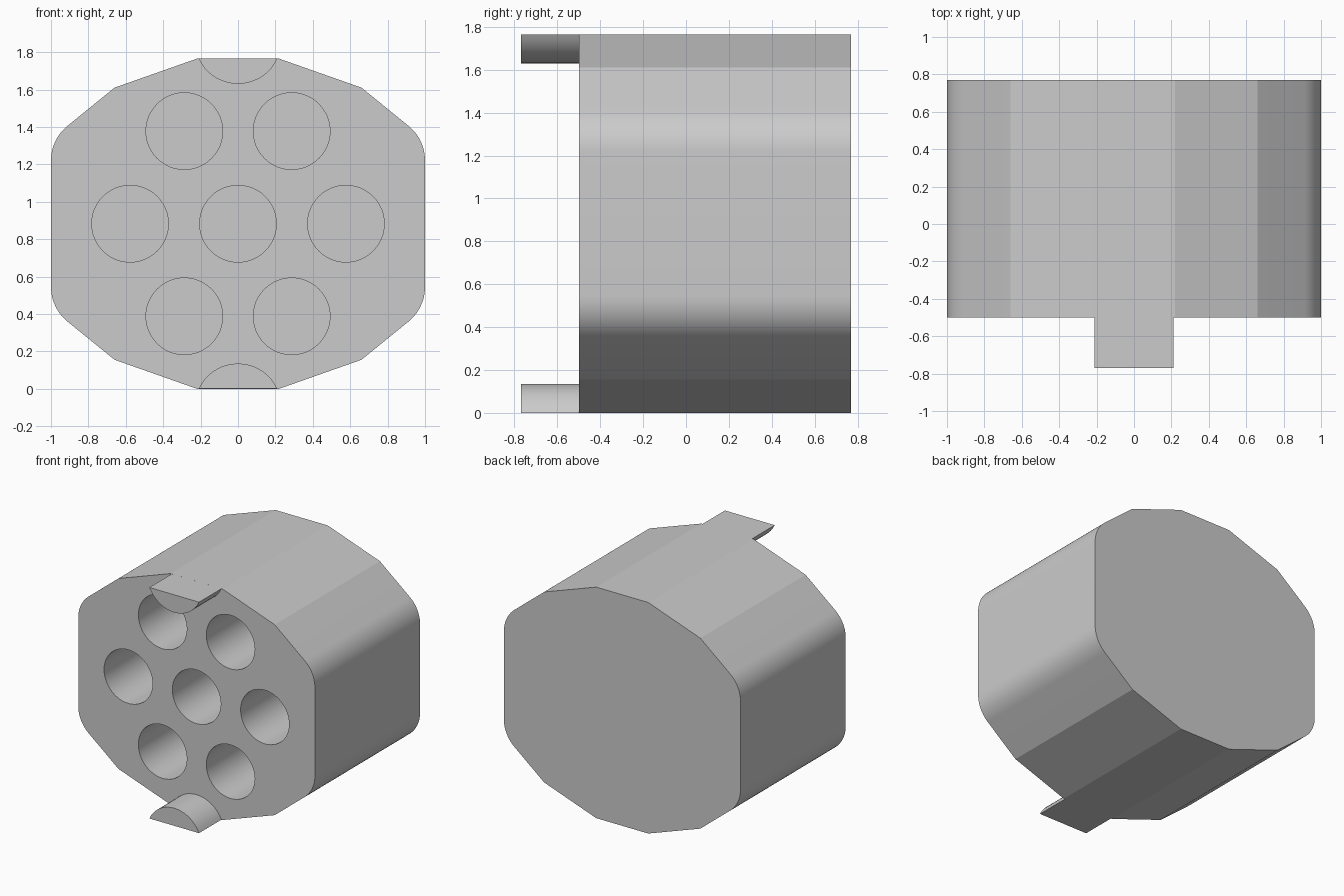
import bpy, bmesh, math
from mathutils import Matrix

if "Cube" in bpy.data.objects:
    bpy.data.objects.remove(bpy.data.objects["Cube"])

HEIGHT, FRONT, BACK = 1.765, -0.5, 0.77
MID = HEIGHT / 2


def prism(name, outlines, y0, y1):
    """Extrude closed (x, z) outlines along y into one object."""
    bm = bmesh.new()
    for outline in outlines:
        face = bm.faces.new([bm.verts.new((x, y0, z)) for x, z in outline])
        new = bmesh.ops.extrude_face_region(bm, geom=[face])["geom"]
        verts = [v for v in new if isinstance(v, bmesh.types.BMVert)]
        bmesh.ops.translate(bm, verts=verts, vec=(0, y1 - y0, 0))
    bmesh.ops.recalc_face_normals(bm, faces=bm.faces[:])
    mesh = bpy.data.meshes.new(name)
    bm.to_mesh(mesh)
    bm.free()
    obj = bpy.data.objects.new(name, mesh)
    bpy.context.collection.objects.link(obj)
    return obj


def arc(cx, cz, r, a0, a1, n):
    return [(cx + r * math.cos(math.radians(a0 + (a1 - a0) * i / n)),
             cz + r * math.sin(math.radians(a0 + (a1 - a0) * i / n))) for i in range(n + 1)]


def activate(obj):
    bpy.ops.object.select_all(action='DESELECT')
    obj.select_set(True)
    bpy.context.view_layer.objects.active = obj


def smooth(obj):
    activate(obj)
    bpy.ops.object.shade_smooth_by_angle(angle=math.radians(12))


# Housing: one quarter outline, mirrored to all four corners
quarter = arc(0.761, 1.22, 0.239, 0, 51, 10) + [(0.66, 1.61), (0.22, HEIGHT)]
half = quarter + [(-x, z) for x, z in reversed(quarter)]
outline = half + [(-x, HEIGHT - z) for x, z in half]
housing = prism("housing", [outline], FRONT, BACK)

# Seven blind sockets in the front face
centres = [(x, MID) for x in (-0.577, 0, 0.577)]
centres += [(x, MID + z) for x in (-0.287, 0.287) for z in (-0.495, 0.495)]
circles = [arc(x, z, 0.205, 0, 352.5, 47) for x, z in centres]
cutter = prism("socket_cutter", circles, FRONT - 0.1, FRONT + 1.0)
cutter.hide_render = True
mod = housing.modifiers.new("sockets", 'BOOLEAN')
mod.operation, mod.solver, mod.object = 'DIFFERENCE', 'EXACT', cutter
activate(housing)
bpy.ops.object.modifier_apply(modifier=mod.name)
bpy.data.objects.remove(cutter)
smooth(housing)

# Curved tabs projecting from the top and bottom edges
lower = arc(0, -0.096, 0.231, 24.6, 155.4, 18)
smooth(prism("lower_tab", [lower], -BACK, FRONT))
smooth(prism("upper_tab", [[(x, HEIGHT - z) for x, z in lower]], -BACK, FRONT))
